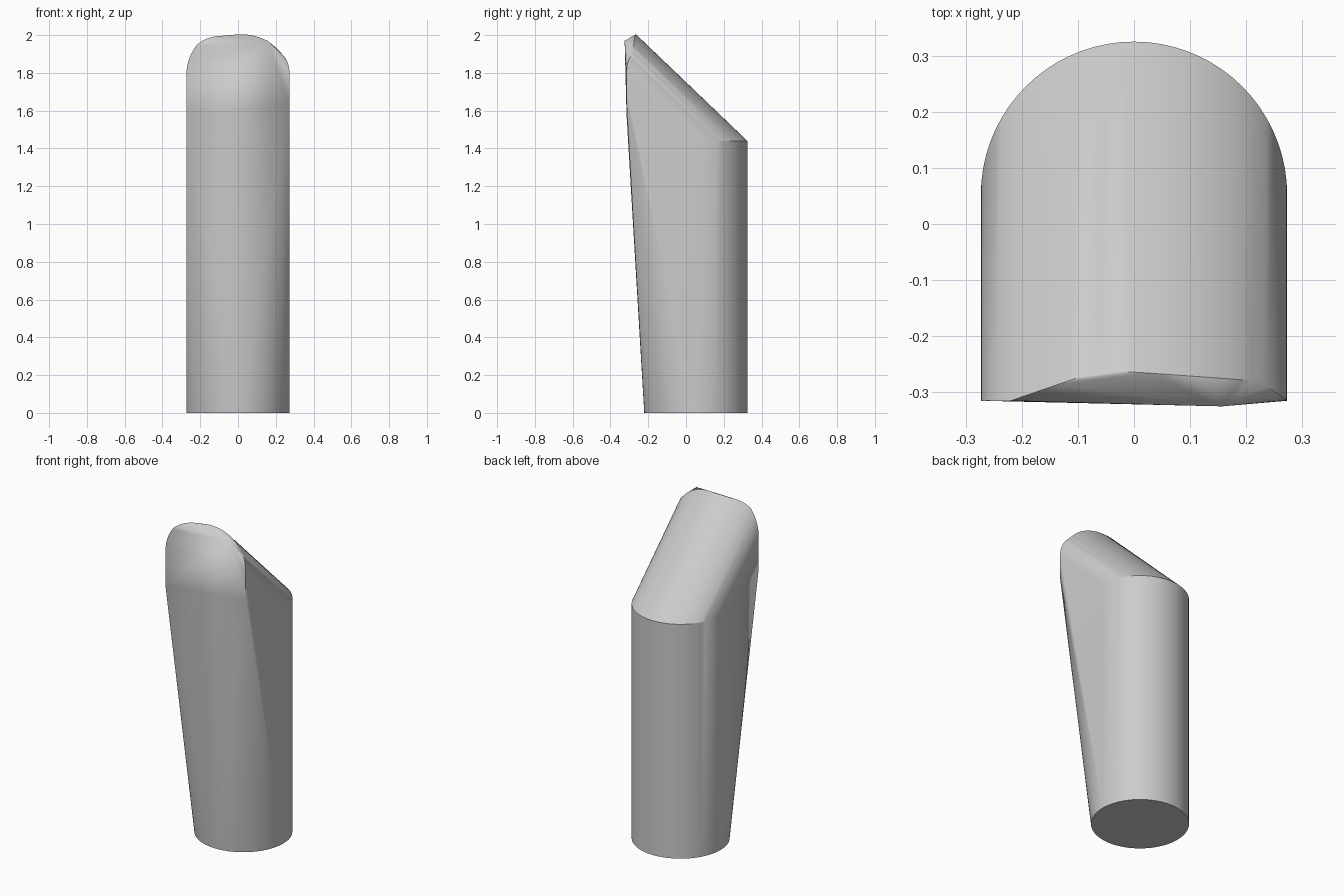
import bpy, bmesh, math

cube = bpy.data.objects.get("Cube")
if cube:
    bpy.data.objects.remove(cube, do_unlink=True)

RADIUS, CENTRE_Y = 0.273, 0.052
BEND_Z, SLOPE = 1.44, 0.957      # height of the bend, rise per unit forward
SEGMENTS = 72

# Ragged front end of the sloping crown: (x, y) along its rim
RIM = [(-0.273, -0.315), (-0.22, -0.315), (-0.06, -0.26),
       (0.06, -0.268), (0.225, -0.28), (0.273, -0.315)]


def rim_y(x):
    for (x0, y0), (x1, y1) in zip(RIM, RIM[1:]):
        if x <= x1:
            return y0 + (y1 - y0) * (x - x0) / (x1 - x0)
    return RIM[-1][1]


def rim_point(x):
    back = CENTRE_Y + math.sqrt(max(0, RADIUS ** 2 - x ** 2))
    y = rim_y(x)
    return (x, y, BEND_Z + (back - y) * SLOPE)


points = []
for i in range(SEGMENTS):
    a = 2 * math.pi * i / SEGMENTS
    x, y = RADIUS * math.cos(a), CENTRE_Y + RADIUS * math.sin(a)
    points.append((x, y, 0))                 # round base
    if i <= SEGMENTS // 2:
        points.append((x, y, BEND_Z))        # back bend
        points.append(rim_point(x))          # crown rim
points += [rim_point(x) for x, y in RIM]
# Chipped tip and the lower corners of the flat front
points += [(0.157, -0.325, 1.97), (-0.273, -0.315, 1.58), (0.273, -0.315, 1.64)]

# Solid post skinned around the sections
bm = bmesh.new()
for p in points:
    bm.verts.new(p)
bmesh.ops.remove_doubles(bm, verts=bm.verts[:], dist=0.0005)
hull = bmesh.ops.convex_hull(bm, input=bm.verts[:])
unused = {g for g in hull["geom_interior"] + hull["geom_unused"]
          if isinstance(g, bmesh.types.BMVert)}
bmesh.ops.delete(bm, geom=list(unused), context="VERTS")
bmesh.ops.dissolve_limit(bm, angle_limit=math.radians(0.5),
                         verts=bm.verts[:], edges=bm.edges[:])
bmesh.ops.recalc_face_normals(bm, faces=bm.faces[:])
mesh = bpy.data.meshes.new("slanted_post")
bm.to_mesh(mesh)
bm.free()

# Plain grey
grey = bpy.data.materials.new("plain_grey")
grey.use_nodes = True
colour = (0.6, 0.6, 0.6, 1)
grey.diffuse_color = colour
grey.node_tree.nodes["Principled BSDF"].inputs["Base Color"].default_value = colour
mesh.materials.append(grey)

post = bpy.data.objects.new("slanted_post", mesh)
bpy.context.collection.objects.link(post)
bpy.ops.object.select_all(action="DESELECT")
post.select_set(True)
bpy.context.view_layer.objects.active = post
bpy.ops.object.shade_smooth_by_angle(angle=math.radians(25))
